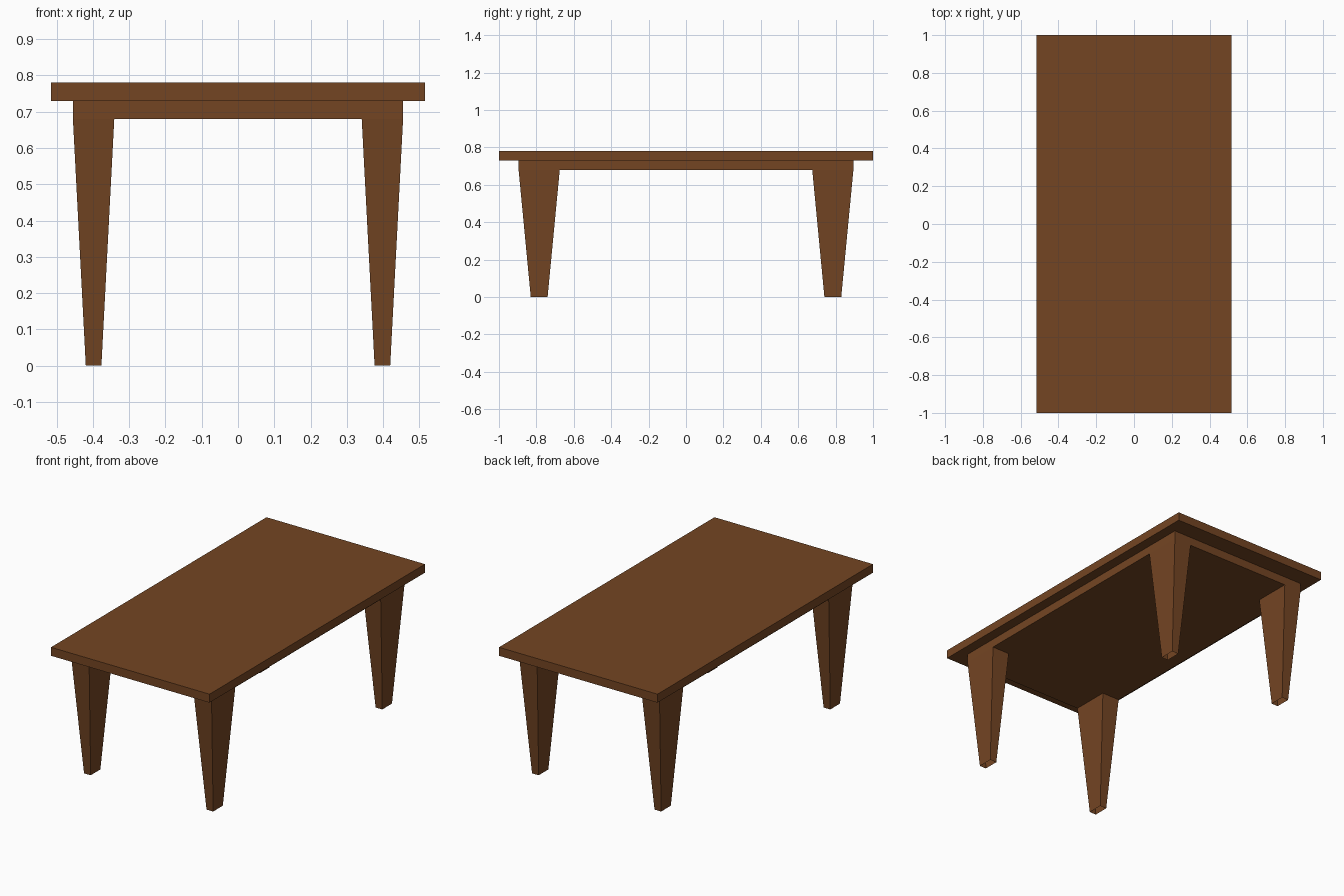
import bpy

if "Cube" in bpy.data.objects:
    bpy.data.objects.remove(bpy.data.objects["Cube"])

# single wood colour
wood = bpy.data.materials.new("brown wood")
wood.diffuse_color = (0.175, 0.06, 0.0165, 1.0)
wood.use_nodes = True
wood.node_tree.nodes["Principled BSDF"].inputs["Base Color"].default_value = wood.diffuse_color


def make_object(name, verts, faces):
    mesh = bpy.data.meshes.new(name)
    mesh.from_pydata(verts, [], faces)
    mesh.materials.append(wood)
    obj = bpy.data.objects.new(name, mesh)
    bpy.context.collection.objects.link(obj)
    return obj


def ring(cx, cy, hx, hy, z):
    return [(cx - hx, cy - hy, z), (cx + hx, cy - hy, z),
            (cx + hx, cy + hy, z), (cx - hx, cy + hy, z)]


SIDES = [(i, (i + 1) % 4, (i + 1) % 4 + 4, i + 4) for i in range(4)]
BOTTOM, TOP = (3, 2, 1, 0), (4, 5, 6, 7)


def slab(name, hx, hy, z0, z1):
    verts = ring(0, 0, hx, hy, z0) + ring(0, 0, hx, hy, z1)
    return make_object(name, verts, SIDES + [BOTTOM, TOP])


# table top and the solid apron slab beneath it
slab("table_top", 0.515, 1.0, 0.73, 0.78)
slab("apron", 0.455, 0.895, 0.68, 0.73)

# four tapered legs: hollow shells, open at the foot, joined to the apron
for sy, end in ((-1, "front"), (1, "back")):
    for sx, side in ((-1, "left"), (1, "right")):
        cx, cy = sx * 0.398, sy * 0.785
        verts = (ring(cx, cy, 0.0215, 0.045, 0.0)
                 + ring(cx, cy, 0.057, 0.11, 0.68))
        make_object(f"{end}_{side}_leg", verts, SIDES)
